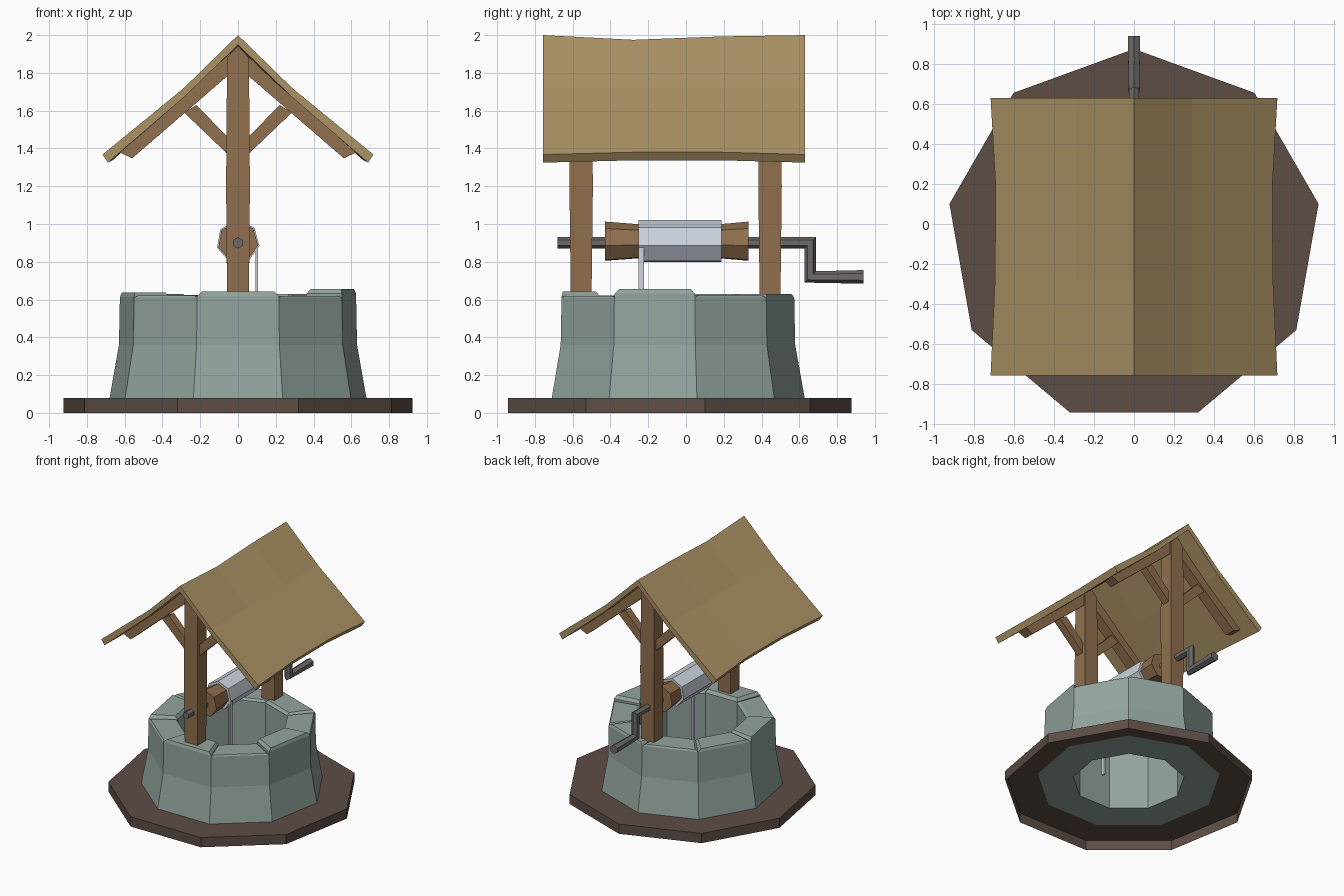
import bpy, bmesh
from math import sin, cos, radians, pi

if "Cube" in bpy.data.objects:
    bpy.data.objects.remove(bpy.data.objects["Cube"])

CY = -0.062   # centre of the round parts in y


def material(name, rgb):
    m = bpy.data.materials.new(name)
    m.diffuse_color = (*rgb, 1)
    m.use_nodes = True
    m.node_tree.nodes["Principled BSDF"].inputs["Base Color"].default_value = m.diffuse_color
    return m


STONE = material("stone", (0.29, 0.37, 0.34))
WOOD = material("wood", (0.28, 0.16, 0.075))
SHINGLE = material("roof_wood", (0.41, 0.29, 0.13))
EARTH = material("earth", (0.11, 0.075, 0.06))
IRON = material("iron", (0.155, 0.145, 0.14))
ROPE = material("rope", (0.61, 0.66, 0.73))


def finish(name, bm, mat):
    bmesh.ops.remove_doubles(bm, verts=bm.verts, dist=1e-5)
    bmesh.ops.recalc_face_normals(bm, faces=bm.faces)
    me = bpy.data.meshes.new(name)
    bm.to_mesh(me)
    bm.free()
    ob = bpy.data.objects.new(name, me)
    me.materials.append(mat)
    bpy.context.collection.objects.link(ob)
    return ob


def add_loft(bm, rings, start=True, end=True):
    """Skin equal-length closed rings, optionally capping the ends."""
    vs = [[bm.verts.new(p) for p in r] for r in rings]
    n = len(rings[0])
    for a, b in zip(vs, vs[1:]):
        for i in range(n):
            bm.faces.new((a[i], a[(i + 1) % n], b[(i + 1) % n], b[i]))
    if start:
        bm.faces.new(vs[0][::-1])
    if end:
        bm.faces.new(vs[-1])


def loft(name, rings, mat, start=True, end=True):
    bm = bmesh.new()
    add_loft(bm, rings, start, end)
    return finish(name, bm, mat)


def prism_y(name, pts, y0, y1, mat):
    return loft(name, [[(x, y, z) for x, z in pts] for y in (y0, y1)], mat)


def polar(r, deg, z):
    return (r * cos(radians(deg)), CY + r * sin(radians(deg)), z)


def nonagon(r, z):
    return [polar(r, -110 + 40 * i, z) for i in range(9)]


def gon_y(n, r, y, cz, off):
    return [(r * cos(off + 2 * pi * i / n), y, cz + r * sin(off + 2 * pi * i / n)) for i in range(n)]


# Ground slab: rim and top ring, open below
loft("ground_slab", [nonagon(0.937, 0), nonagon(0.937, 0.08), nonagon(0.69, 0.08)],
     EARTH, False, False)

# Stone wall with one bevelled top stone per side, at uneven heights
bm = bmesh.new()
profile = [(0.42, 0.61), (0.42, 0.08), (0.69, 0.08), (0.64, 0.36), (0.635, 0.61)]
add_loft(bm, [nonagon(r, z) for r, z in profile], False, False)
for i, h in enumerate([0.642, 0.62, 0.656, 0.623, 0.63, 0.624, 0.63, 0.638, 0.622]):
    a, b = -110 + 40 * i, -70 + 40 * i
    low = h - 0.025 if h > 0.635 else 0.61
    stone = [[polar(r, t, z) for r, t in
              ((0.635 - d, a + e), (0.635 - d, b - e), (0.42 + d, b - e), (0.42 + d, a + e))]
             for d, e, z in ((0, 0, 0.61), (0, 0.01, low), (0.015, 2, h))]
    add_loft(bm, stone, False, True)
finish("stone_wall", bm, STONE)

# Posts, with rafters and braces on both sides of each
for tag, y, base in (("front", -0.555, 0.62), ("back", 0.445, 0.61)):
    rings = []
    for hx, hy, z in ((0.058, 0.055, base), (0.063, 0.062, 1.2), (0.058, 0.055, 1.88), (0.004, 0.055, 1.94)):
        rings.append([(-hx, y - hy, z), (hx, y - hy, z), (hx, y + hy, z), (-hx, y + hy, z)])
    loft(tag + "_post", rings, WOOD)
    for side, s in (("right", 1), ("left", -1)):
        rafter = [(0, 1.945), (0.29, 1.672), (0.625, 1.378), (0.56, 1.348), (0.06, 1.78), (0, 1.83)]
        prism_y(f"{tag}_{side}_rafter", [(s * x, z) for x, z in rafter], y - 0.045, y + 0.045, WOOD)
        brace = [(0.05, 1.365), (0.05, 1.455), (0.22, 1.63), (0.285, 1.59)]
        prism_y(f"{tag}_{side}_brace", [(s * x, z) for x, z in brace], y - 0.032, y + 0.032, WOOD)

# Sagging gable roof, four stations along y
rings = []
for y, ridge, eave, ez in ((-0.757, 2.0, 0.717, 0), (-0.28, 1.975, 0.695, 0.012),
                           (0.19, 1.993, 0.692, 0.012), (0.63, 2.0, 0.717, 0)):
    top = [(eave, 1.368 + ez), (0.29, 1.717), (0, ridge)]
    under = [(eave - 0.028, 1.325 + ez), (0.29, 1.668), (0, ridge - 0.052)]
    outline = ([(-x, z) for x, z in top] + top[1::-1] + under + [(-x, z) for x, z in under[1::-1]])
    rings.append([(x, y, z) for x, z in outline])
loft("roof", rings, SHINGLE)

# Iron axle, bent into the crank and handle
rings = []
for y, z, bend, r in ((-0.68, 0.9, 0, 0.03), (0.658, 0.9, 1, 0.03),
                      (0.658, 0.72, 1, 0.03), (0.94, 0.72, 0, 0.036)):
    ring = []
    for i in range(6):
        t = radians(30 + 60 * i)
        ring.append((r * cos(t), y + bend * r * sin(t), z + r * sin(t)))
    rings.append(ring)
loft("axle_crank", rings, IRON)

# Seven-sided wooden drum with wound rope
OFF = radians(-10)
loft("drum", [gon_y(7, r, y, 0.905, OFF) for y, r in
              ((-0.43, 0.108), (-0.24, 0.093), (0.17, 0.093), (0.33, 0.108))], WOOD)
loft("wound_rope", [gon_y(7, 0.115, y, 0.905, OFF) for y in (-0.252, 0.187)], ROPE)

# Rope hanging into the well
loft("hanging_rope", [[(0.1 + 0.012 * cos(pi / 4 + pi / 2 * i) * 0.8,
                        -0.237 + 0.02 * sin(pi / 4 + pi / 2 * i), z) for i in range(4)]
                      for z in (0.18, 0.9)], ROPE)
